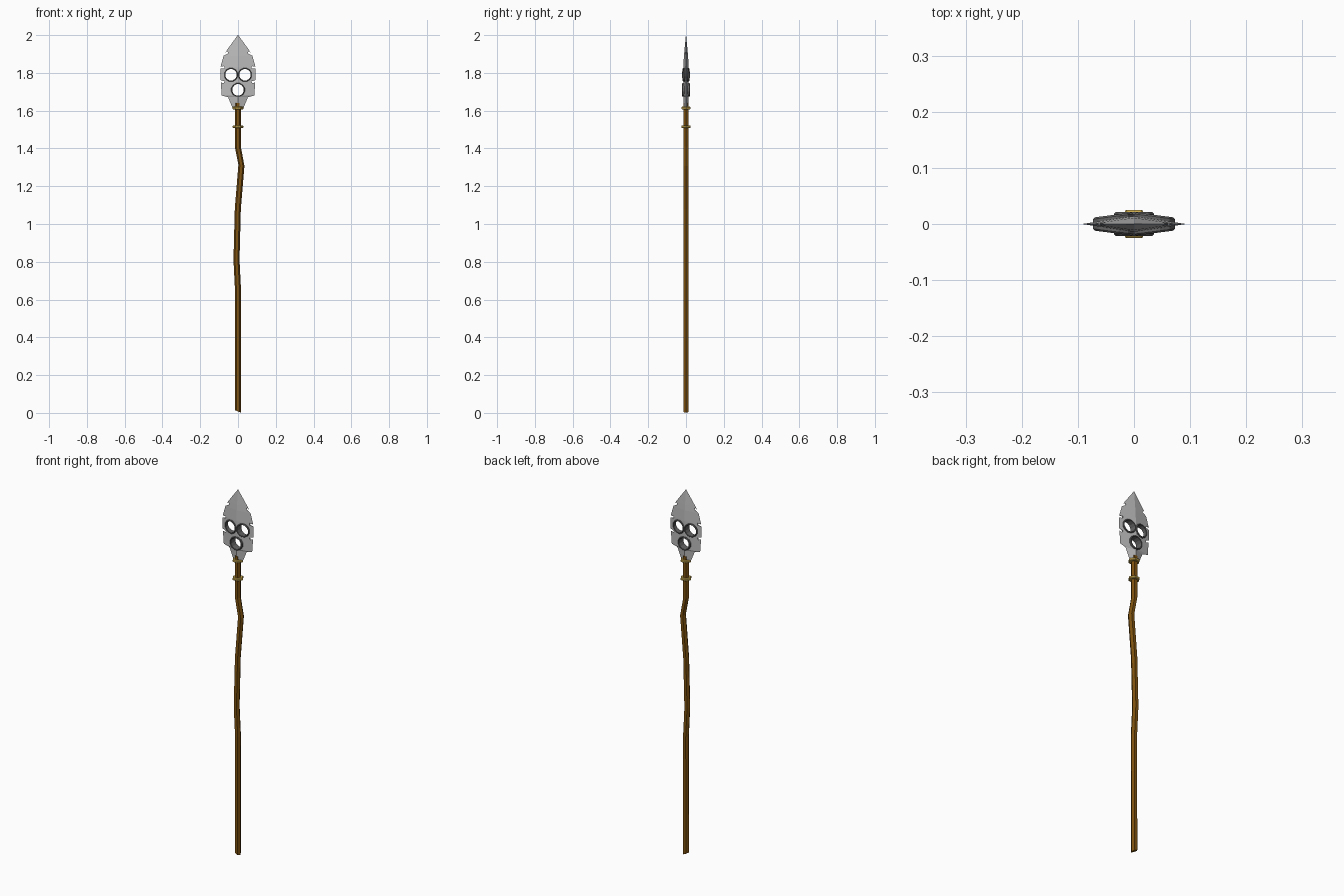
import bpy, bmesh, math
from mathutils import Matrix

if "Cube" in bpy.data.objects:
    bpy.data.objects.remove(bpy.data.objects["Cube"])


def material(name, rgb):
    m = bpy.data.materials.new(name)
    m.diffuse_color = (*rgb, 1)
    m.use_nodes = True
    m.node_tree.nodes["Principled BSDF"].inputs["Base Color"].default_value = m.diffuse_color
    return m


STEEL = material("grey steel", (0.50, 0.50, 0.50))
DARK = material("dark steel", (0.13, 0.13, 0.13))
GOLD = material("gold", (0.62, 0.42, 0.08))
WOOD = material("brown wood", (0.21, 0.085, 0.005))


def make(name, bm, mat):
    bmesh.ops.recalc_face_normals(bm, faces=bm.faces)
    me = bpy.data.meshes.new(name)
    bm.to_mesh(me)
    bm.free()
    ob = bpy.data.objects.new(name, me)
    bpy.context.collection.objects.link(ob)
    if mat:
        me.materials.append(mat)
    return ob


def skin(bm, loops, closed=False):
    """Join equal-length rings of points with quads."""
    rings = [[bm.verts.new(p) for p in l] for l in loops]
    pairs = list(zip(rings, rings[1:])) + ([(rings[-1], rings[0])] if closed else [])
    for a, b in pairs:
        for i in range(len(a)):
            j = (i + 1) % len(a)
            bm.faces.new((a[i], a[j], b[j], b[i]))
    if not closed:
        bm.faces.new(rings[0])
        bm.faces.new(rings[-1])


def hexagon(r, x, z, tilt=0.0):
    out = []
    for k in range(6):
        a = k * math.pi / 3
        out.append((x + r * math.cos(a), r * math.sin(a), z - tilt * math.cos(a)))
    return out


# crooked six-sided shaft with a slanted foot
path = [(-0.001, 0.008, 0.007), (0, 0.65, 0), (-0.008, 0.81, 0), (-0.001, 1.08, 0),
        (0.018, 1.31, 0.003), (-0.001, 1.41, 0), (-0.001, 1.64, 0)]
bm = bmesh.new()
skin(bm, [hexagon(0.016, x, z, t) for x, z, t in path])
make("shaft", bm, WOOD)

# two six-sided collars
for name, z in (("lower_collar", 1.515), ("upper_collar", 1.614)):
    bm = bmesh.new()
    skin(bm, [hexagon(r, 0, z + dz) for r, dz in
              ((0.013, -0.007), (0.025, -0.007), (0.029, -0.004),
               (0.029, 0.004), (0.025, 0.007), (0.013, 0.007))], closed=True)
    make(name, bm, GOLD)

# blade: leaf outline with a central ridge on both faces: half width, ridge depth, z
rows = [(0.030, 0.013, 1.617), (0.053, 0.014, 1.672), (0.086, 0.014, 1.68),
        (0.093, 0.014, 1.77), (0.093, 0.014, 1.832), (0.076, 0.011, 1.89),
        (0.058, 0.008, 1.922), (0.001, 0.0005, 2.0)]
bm = bmesh.new()
skin(bm, [[(-w, 0, z), (0, -d, z), (w, 0, z), (0, d, z)] for w, d, z in rows])
blade = make("blade", bm, STEEL)

HOLES = [(-0.037, 1.79, 0.13), (0.037, 1.79, 0.13), (0.0, 1.71, 0.0)]
R_IN, R_OUT, SIDES = 0.031, 0.037, 12

# cutters: round holes, then slits along both edges
cutters = []
for x, z, s in HOLES:
    bm = bmesh.new()
    bmesh.ops.create_cone(bm, cap_ends=True, segments=SIDES, radius1=R_IN + 0.002,
                          radius2=R_IN + 0.002, depth=0.2,
                          matrix=Matrix.Translation((x, 0, z)) @ Matrix.Rotation(math.pi / 2, 4, 'X'))
    cutters.append(make("hole_cutter", bm, None))
for side in (-1, 1):
    for x, z, tilt in ((0.074, 1.898, 0.5), (0.095, 1.827, 0.15), (0.095, 1.757, -0.3)):
        bm = bmesh.new()
        bmesh.ops.create_cube(bm, size=1, matrix=Matrix.Translation((side * x, 0, z))
                              @ Matrix.Rotation(side * tilt, 4, 'Y')
                              @ Matrix.Diagonal((0.046, 0.2, 0.011, 1)))
        cutters.append(make("slit_cutter", bm, None))
bpy.context.view_layer.objects.active = blade
for c in cutters:
    mod = blade.modifiers.new("cut", 'BOOLEAN')
    mod.operation, mod.solver, mod.object = 'DIFFERENCE', 'EXACT', c
    bpy.ops.object.modifier_apply(modifier=mod.name)
for c in cutters:
    bpy.data.objects.remove(c)

# raised rims lining the holes, bevelled and sloped to follow the blade
for n, (x, z, slope) in enumerate(HOLES):
    bm = bmesh.new()
    loops = []
    for r, depth in ((R_IN, -0.019), (0.034, -0.021), (R_OUT, -0.018),
                     (R_OUT, 0.018), (0.034, 0.021), (R_IN, 0.019)):
        loop = []
        for k in range(SIDES):
            a = (k + 0.5) * 2 * math.pi / SIDES
            px = x + r * math.cos(a)
            loop.append((px, math.copysign(abs(depth) - slope * abs(px), depth),
                         z + r * math.sin(a)))
        loops.append(loop)
    skin(bm, loops, closed=True)
    make(f"hole_rim_{n + 1}", bm, DARK)
